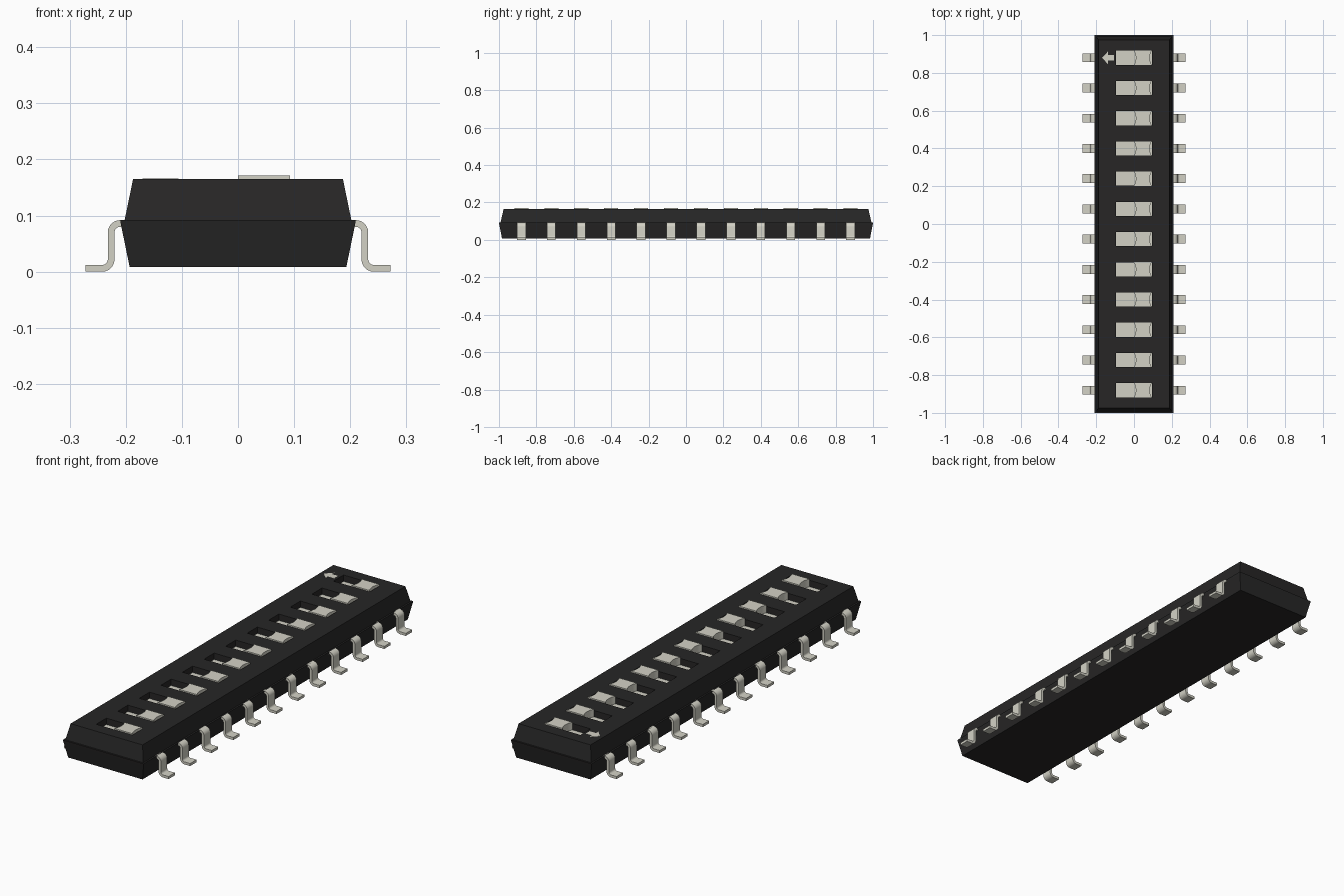
import bpy, bmesh, math
from mathutils import Vector

if "Cube" in bpy.data.objects:
    bpy.data.objects.remove(bpy.data.objects["Cube"])

COUNT, PITCH = 12, 0.16
ROWS = [(i - (COUNT - 1) / 2) * PITCH for i in range(COUNT)]


def material(name, rgb):
    m = bpy.data.materials.new(name)
    m.use_nodes = True
    m.diffuse_color = (*rgb, 1)
    bsdf = m.node_tree.nodes["Principled BSDF"]
    bsdf.inputs["Base Color"].default_value = (*rgb, 1)
    bsdf.inputs["Roughness"].default_value = 0.6
    return m


black = material("black plastic", (0.0200, 0.0195, 0.0195))
grey = material("warm light grey", (0.65, 0.64, 0.56))


def add_object(name, bm, mats):
    bmesh.ops.recalc_face_normals(bm, faces=bm.faces)
    me = bpy.data.meshes.new(name)
    bm.to_mesh(me)
    bm.free()
    for m in mats:
        me.materials.append(m)
    ob = bpy.data.objects.new(name, me)
    bpy.context.scene.collection.objects.link(ob)
    return ob


def prism(bm, outline, direction):
    """Extrude a closed outline of 3D points along a direction."""
    face = bm.faces.new([bm.verts.new(p) for p in outline])
    ext = bmesh.ops.extrude_face_region(bm, geom=[face], use_keep_orig=True)
    verts = [g for g in ext["geom"] if isinstance(g, bmesh.types.BMVert)]
    bmesh.ops.translate(bm, verts=verts, vec=Vector(direction))


def arc(cx, cz, r, a0, a1, n=6):
    return [(cx + r * math.cos(math.radians(a0 + (a1 - a0) * i / n)),
             cz + r * math.sin(math.radians(a0 + (a1 - a0) * i / n)))
            for i in range(n + 1)]


# Body: gridded top with open slots, tapered sides and a parting-line lip
TOP_X, TOP_Y, TOP_Z = 0.187, 0.975, 0.165
SLOT_X, SLOT_Y, FLOOR_Z = 0.094, 0.0375, 0.135
xs = [-TOP_X, -SLOT_X, SLOT_X, TOP_X]
ys = [-TOP_Y] + [y + s * SLOT_Y for y in ROWS for s in (-1, 1)] + [TOP_Y]

bm = bmesh.new()
grid = [[bm.verts.new((x, y, TOP_Z)) for x in xs] for y in ys]
slots = []
for j in range(len(ys) - 1):
    for i in range(3):
        f = bm.faces.new((grid[j][i], grid[j][i + 1],
                          grid[j + 1][i + 1], grid[j + 1][i]))
        if i == 1 and j % 2 == 1:
            slots.append(f)
ext = bmesh.ops.extrude_face_region(bm, geom=slots)
for g in ext["geom"]:
    if isinstance(g, bmesh.types.BMVert):
        g.co.z = FLOOR_Z
    elif isinstance(g, bmesh.types.BMFace):
        g.material_index = 1
bmesh.ops.delete(bm, geom=slots, context="FACES_ONLY")

rim = [e for e in bm.edges if e.is_boundary]
px, py = TOP_X, TOP_Y
for hx, hy, z in [(0.202, 0.992, 0.092), (0.210, 1.0, 0.092),
                  (0.208, 0.998, 0.081), (0.193, 0.984, 0.008)]:
    ext = bmesh.ops.extrude_edge_only(bm, edges=rim)
    for g in ext["geom"]:
        if isinstance(g, bmesh.types.BMVert):
            g.co = (g.co.x * hx / px, g.co.y * hy / py, z)
    rim = [e for e in ext["geom"] if isinstance(e, bmesh.types.BMEdge)
           and e.is_boundary and all(abs(v.co.z - z) < 1e-5 for v in e.verts)]
    px, py = hx, hy
bmesh.ops.edgeloop_fill(bm, edges=rim)
add_object("switch_body", bm, [black, grey])

# Sliders: blocks with concave ends, all pushed to one side of their slots
N = 8
bow = [(-SLOT_Y + 2 * SLOT_Y * i / N,
        0.010 * (1 - ((i - N / 2) / (N / 2)) ** 2)) for i in range(N + 1)]
bm = bmesh.new()
for y in ROWS:
    outline = [(0.093 - d, y + t, FLOOR_Z - 0.002) for t, d in bow]
    outline += [(d, y + t, FLOOR_Z - 0.002) for t, d in reversed(bow)]
    prism(bm, outline, (0, 0, 0.171 - FLOOR_Z + 0.002))
sliders = add_object("sliders", bm, [grey])

# Arrow marking beside the last slider, almost flush with the top
bm = bmesh.new()
ya = ROWS[-1]
half = [(-0.170, 0), (-0.138, 0.033), (-0.138, 0.015), (-0.106, 0.015)]
outline = [(x, ya + d, TOP_Z - 0.002) for x, d in half]
outline += [(x, ya - d, TOP_Z - 0.002) for x, d in reversed(half[1:])]
prism(bm, outline, (0, 0, 0.0028))
add_object("arrow_mark", bm, [grey])

# Gull-wing pins: one bent-strip profile repeated along both sides
T, R = 0.012, 0.010
leg = 0.220                      # inner face of the upright section
outer = [(0.19, 0.092)] + arc(leg - R, 0.092 - T - R, R + T, 90, 0)
outer += arc(leg + T + R, T + R, R, 180, 270) + [(0.272, T)]
inner = [(0.19, 0.092 - T)] + arc(leg - R, 0.092 - T - R, R, 90, 0)
inner += arc(leg + T + R, T + R, R + T, 180, 270) + [(0.272, 0)]
profile = outer + inner[::-1]
for side, name in ((1, "left_pins"), (-1, "right_pins")):
    bm = bmesh.new()
    for y in ROWS:
        prism(bm, [(side * x, y - 0.0235, z) for x, z in profile],
              (0, 0.047, 0))
    pins = add_object(name, bm, [grey])
    pins.select_set(True)
    bpy.context.view_layer.objects.active = pins

# Smooth the bends while keeping real edges sharp
sliders.select_set(True)
bpy.ops.object.shade_smooth_by_angle(angle=math.radians(30))
